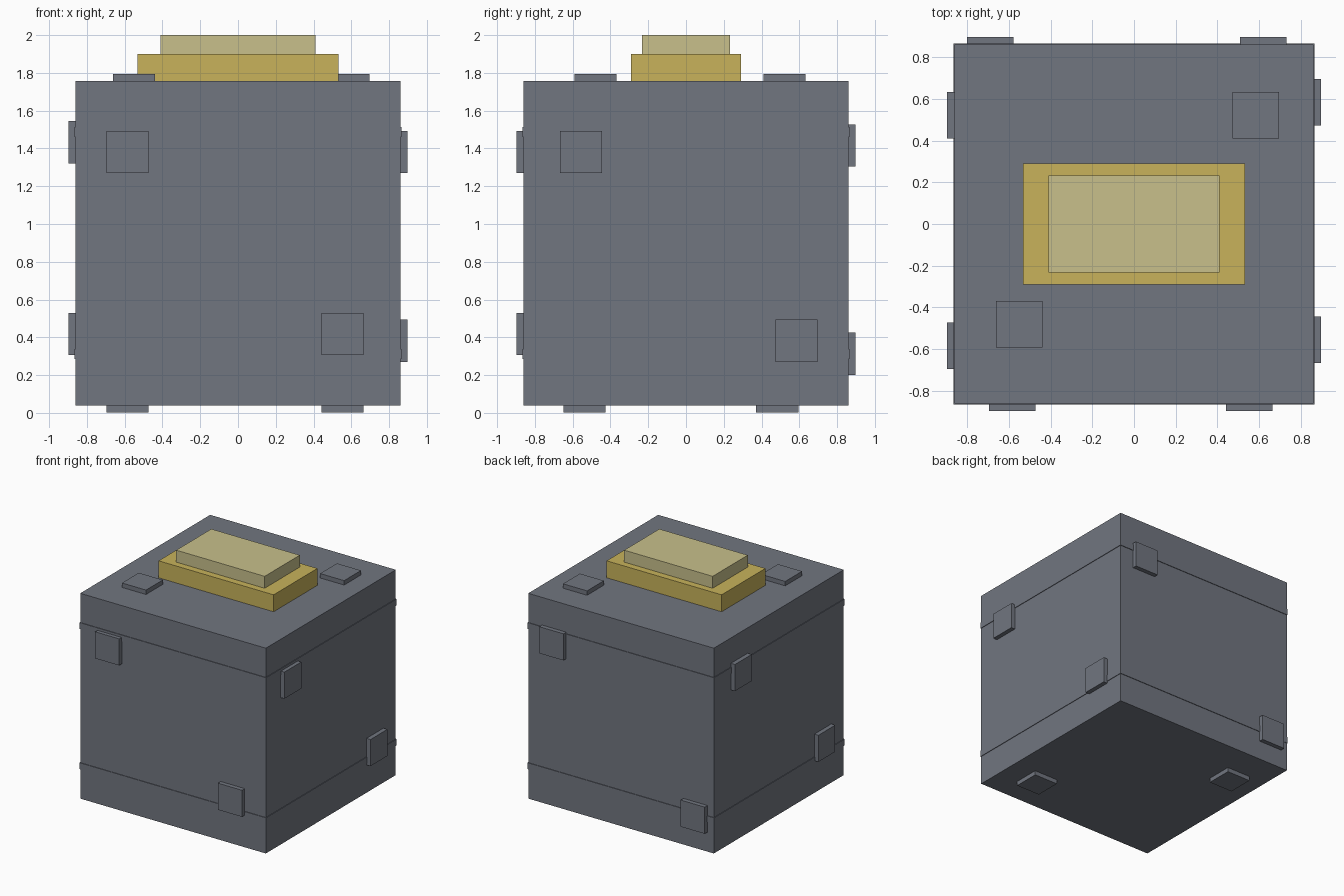
import bpy
import bmesh
from mathutils import Matrix, Vector

default_cube = bpy.data.objects.get("Cube")
if default_cube:
    bpy.data.objects.remove(default_cube, do_unlink=True)


def material(name, rgb):
    mat = bpy.data.materials.new(name)
    mat.use_nodes = True
    colour = (*rgb, 1)
    mat.diffuse_color = colour
    mat.node_tree.nodes["Principled BSDF"].inputs["Base Color"].default_value = colour
    return mat


GREY = material("slate grey", (0.165, 0.18, 0.215))
GOLD = material("gold", (0.58, 0.45, 0.105))
CREAM = material("pale cream", (0.58, 0.53, 0.26))


def box(name, centre, size, mat):
    mesh = bpy.data.meshes.new(name)
    bm = bmesh.new()
    bmesh.ops.create_cube(bm, size=1, matrix=Matrix.Diagonal((*size, 1)))
    bm.to_mesh(mesh)
    bm.free()
    mesh.materials.append(mat)
    obj = bpy.data.objects.new(name, mesh)
    obj.location = centre
    bpy.context.collection.objects.link(obj)
    return obj


HALF = 0.86          # half width of the cube
MID = 0.898          # height of the cube centre
TOP = MID + HALF
PAD = 0.223          # pad width
RISE = 0.037         # pad height above the face
SINK = 0.02          # how far parts are set into each other

# Main cube with two slim raised bands around it
box("body", (0, 0, MID), (2 * HALF,) * 3, GREY)
for name, z in (("upper_band", 1.487), ("lower_band", 0.313)):
    box(name, (0, 0, z), (2 * HALF + 0.01, 2 * HALF + 0.01, 0.053), GREY)

# Stepped button on top
box("button_base", (0, 0, (TOP - SINK + 1.9) / 2),
    (1.066, 0.58, 1.9 - TOP + SINK), GOLD)
box("button_cap", (0, 0, (1.9 - SINK + 2) / 2),
    (0.82, 0.465, 0.1 + SINK), CREAM)

# Square pads, two per face: axis, side, then centre along the other two axes
PADS = {
    "front": (1, -1, [(-0.585, 1.382), (0.553, 0.418)]),
    "back": (1, 1, [(0.62, 1.415), (-0.69, 0.313)]),
    "left": (0, 1, [(-0.555, 1.382), (0.585, 0.382)]),
    "right": (0, -1, [(0.522, 1.433), (-0.583, 0.418)]),
    "top": (2, 1, [(-0.55, -0.48), (0.585, 0.522)]),
    "bottom": (2, -1, [(0.553, -0.538), (-0.585, 0.483)]),
}
for face, (axis, side, spots) in PADS.items():
    for number, spot in enumerate(spots, 1):
        centre = list(spot)
        offset = side * (HALF + (RISE - SINK) / 2)
        centre.insert(axis, offset + (MID if axis == 2 else 0))
        size = [PAD] * 3
        size[axis] = RISE + SINK
        box(f"{face}_pad_{number}", Vector(centre), size, GREY)
